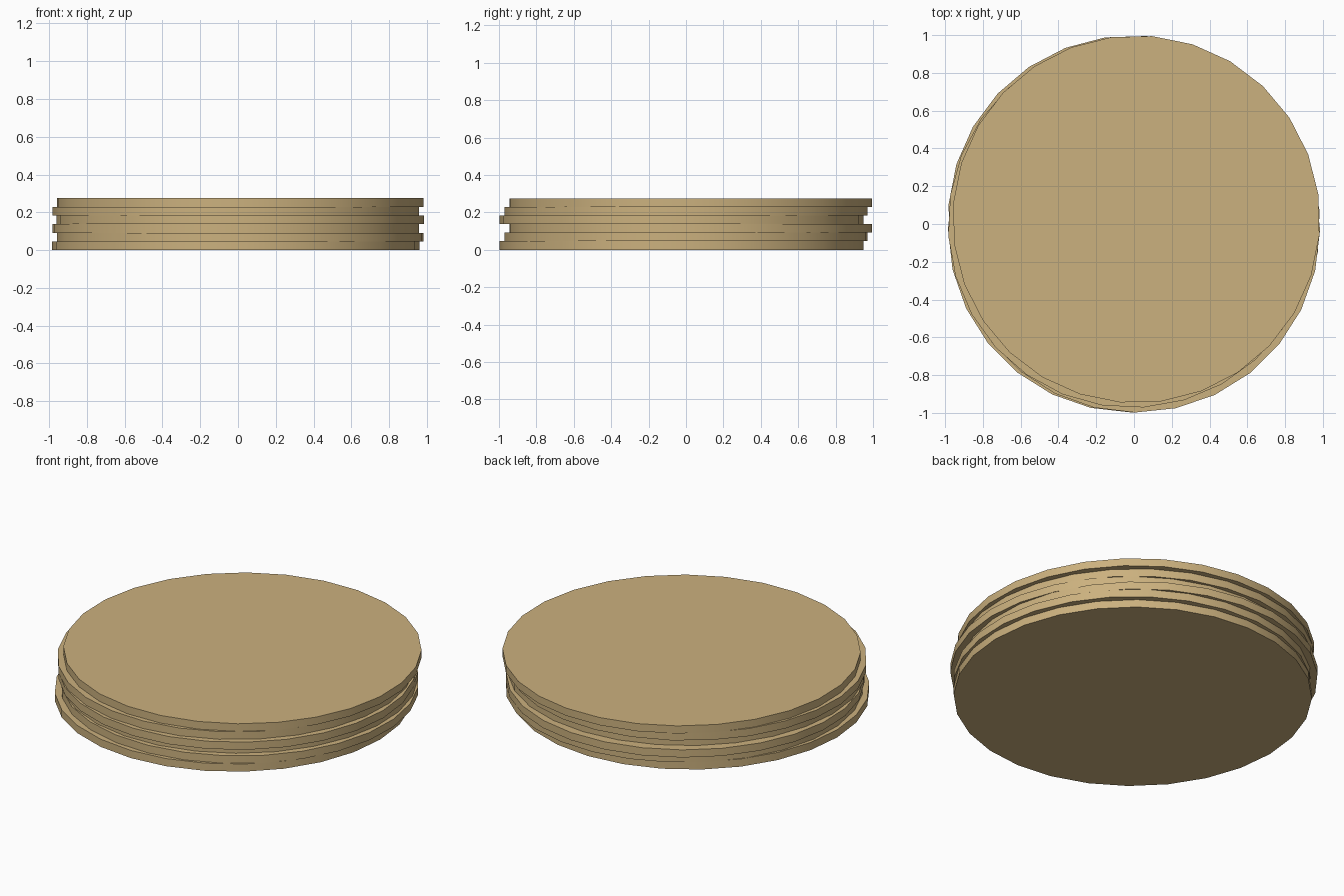
import bpy
import math

if "Cube" in bpy.data.objects:
    bpy.data.objects.remove(bpy.data.objects["Cube"])

LAYERS = 6
RADIUS = 0.973
THICK = 0.0458

tan = bpy.data.materials.new("tan")
tan.diffuse_color = (0.60, 0.44, 0.21, 1)
tan.use_nodes = True
tan.node_tree.nodes["Principled BSDF"].inputs["Base Color"].default_value = tan.diffuse_color

# Stack of thin 28-sided discs, each nudged sideways and turned a little
for i in range(LAYERS):
    x = -0.012 if i % 2 == 0 else 0.012
    y = (i % 3 - 1) * 0.025
    bpy.ops.mesh.primitive_cylinder_add(
        vertices=28, radius=RADIUS, depth=THICK,
        location=(x, y, THICK * (i + 0.5)),
        rotation=(0, 0, math.radians(17 * i)))
    disc = bpy.context.object
    disc.name = f"disc_layer_{i + 1}"
    disc.data.materials.append(tan)
    bpy.ops.object.shade_smooth_by_angle(angle=math.radians(30))
